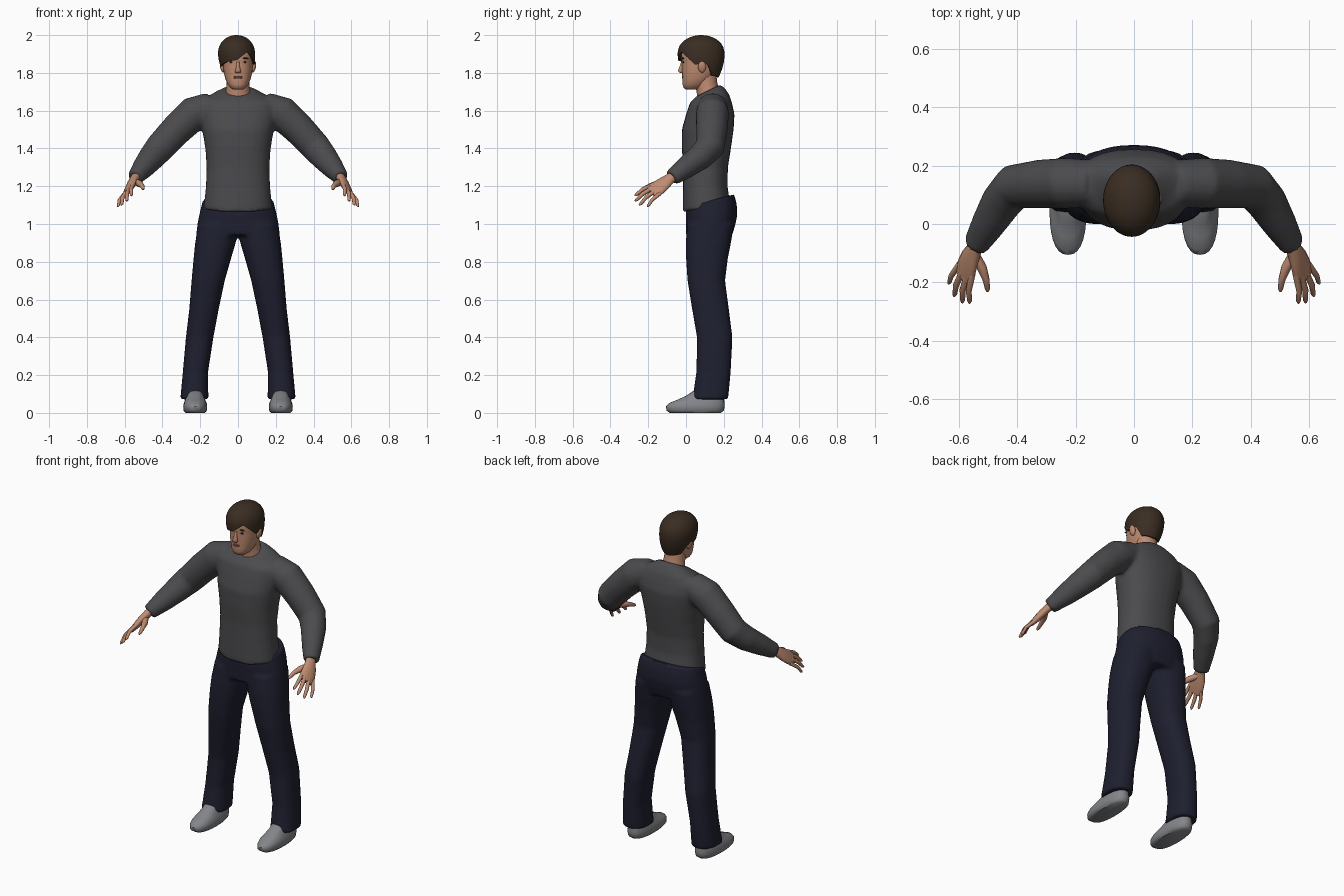
import bpy, bmesh, math
from mathutils import Vector, Matrix

if "Cube" in bpy.data.objects:
    bpy.data.objects.remove(bpy.data.objects["Cube"])

X, Y, Z = Vector((1, 0, 0)), Vector((0, 1, 0)), Vector((0, 0, 1))


def material(name, rgb):
    m = bpy.data.materials.new(name)
    m.diffuse_color = (*rgb, 1)
    m.use_nodes = True
    m.node_tree.nodes["Principled BSDF"].inputs["Base Color"].default_value = m.diffuse_color
    return m


SKIN = material("skin", (0.52, 0.26, 0.165))
LIPS = material("lips", (0.33, 0.13, 0.09))
HAIR = material("dark_brown_hair", (0.042, 0.026, 0.016))
EYE = material("dark_eye", (0.03, 0.02, 0.015))
SHIRT = material("grey_knit", (0.07, 0.07, 0.075))
NAVY = material("navy_cloth", (0.013, 0.014, 0.028))
SHOE = material("pale_grey_shoe", (0.23, 0.235, 0.25))


def oval(c, u, v, a, b, n=24, p=2.0, tilt=0.0):
    """Superellipse ring around c spanned by u and v; tilt lifts it along y."""
    pts = []
    for i in range(n):
        t = 2 * math.pi * i / n
        cs, sn = math.cos(t), math.sin(t)
        q = c + u * a * math.copysign(abs(cs) ** (2 / p), cs) \
            + v * b * math.copysign(abs(sn) ** (2 / p), sn)
        q.z += tilt * (q.y - c.y)
        pts.append(q)
    return pts


def loft(bm, rings):
    rows = [[bm.verts.new(q) for q in r] for r in rings]
    for r0, r1 in zip(rows, rows[1:]):
        n = len(r0)
        for i in range(n):
            bm.faces.new((r0[i], r0[(i + 1) % n], r1[(i + 1) % n], r1[i]))
    bm.faces.new(rows[0][::-1])
    bm.faces.new(rows[-1])


def stack(bm, rows, p=2.3, n=28):
    """Loft of level rings: z, x0, x1, y0, y1, optional tilt."""
    loft(bm, [oval(Vector(((r[1] + r[2]) / 2, (r[3] + r[4]) / 2, r[0])), X, Y,
                   (r[2] - r[1]) / 2, (r[4] - r[3]) / 2, n, p,
                   r[5] if len(r) > 5 else 0) for r in rows])


def tube(bm, pts, radii, wide=Y, n=16):
    """Loft along a path; each radius pair is along and across 'wide'."""
    pts = [Vector(q) for q in pts]
    rings = []
    for i, (c, (a, b)) in enumerate(zip(pts, radii)):
        t = (pts[min(i + 1, len(pts) - 1)] - pts[max(i - 1, 0)]).normalized()
        u = (wide - t * wide.dot(t)).normalized()
        rings.append(oval(c, u, t.cross(u), a, b, n))
    loft(bm, rings)


def ball(bm, c, r, rot=0.0):
    m = Matrix.Translation(c) @ Matrix.Rotation(rot, 4, 'Y') @ Matrix.Diagonal((*r, 1))
    bmesh.ops.create_uvsphere(bm, u_segments=16, v_segments=10, radius=1, matrix=m)


def finish(bm, name, mat, mirror=False, voxel=0, smooth=4, angle=50):
    bmesh.ops.recalc_face_normals(bm, faces=bm.faces)
    me = bpy.data.meshes.new(name)
    bm.to_mesh(me)
    bm.free()
    me.materials.append(mat)
    ob = bpy.data.objects.new(name, me)
    bpy.context.collection.objects.link(ob)
    bpy.ops.object.select_all(action='DESELECT')
    ob.select_set(True)
    bpy.context.view_layer.objects.active = ob
    bpy.ops.object.shade_smooth_by_angle(angle=math.radians(angle))
    if mirror:
        ob.modifiers.new("mirror", 'MIRROR').use_mirror_merge = False
    if voxel:
        r = ob.modifiers.new("blend", 'REMESH')
        r.mode, r.voxel_size, r.use_smooth_shade = 'VOXEL', voxel, True
        s = ob.modifiers.new("soften", 'SMOOTH')
        s.factor, s.iterations = 0.5, smooth
    return ob


# Long-sleeved shirt: body and both sleeves blended together
bm = bmesh.new()
stack(bm, [(z, -w, w, y0, y1, t) for z, w, y0, y1, t in [
    (1.08, .182, -.018, .235, .12), (1.2, .170, -.016, .220, 0), (1.3, .166, -.016, .222, 0),
    (1.4, .173, -.022, .238, 0), (1.5, .190, -.022, .252, 0), (1.58, .207, .0, .257, 0),
    (1.635, .210, .018, .245, 0), (1.668, .175, .03, .23, .15), (1.692, .12, .045, .205, .35),
    (1.705, .083, .048, .180, .5)]])
for s in (1, -1):
    tube(bm, [(s * .14, .14, 1.62), (s * .235, .14, 1.585), (s * .325, .137, 1.50),
              (s * .41, .128, 1.408), (s * .455, .075, 1.355), (s * .50, .0, 1.30),
              (s * .545, -.075, 1.245)],
         [(.08, .08), (.088, .092), (.084, .085), (.078, .08), (.07, .072), (.059, .06),
          (.045, .042)])
finish(bm, "shirt", SHIRT, voxel=.011)

# Trousers: hips and two flared legs blended together
bm = bmesh.new()
stack(bm, [(.94, -.222, .222, .0, .245), (1.0, -.215, .215, .0, .262),
           (1.05, -.205, .205, -.002, .272), (1.09, -.195, .195, .0, .268, .15),
           (1.125, -.186, .186, .005, .255, .25)], n=36)
for s in (1, -1):
    stack(bm, [(z, *sorted((s * a, s * b)), c, d) for z, a, b, c, d in [
        (.072, .155, .306, .03, .222), (.1, .157, .303, .038, .226), (.22, .158, .292, .055, .237),
        (.40, .130, .276, .058, .246), (.55, .102, .258, .032, .227), (.70, .070, .246, .008, .207),
        (.82, .036, .235, .0, .222), (.90, .012, .227, -.001, .238), (1.0, -.01, .21, .005, .255)]])
finish(bm, "trousers", NAVY, voxel=.011, smooth=3)

# Shoes
bm = bmesh.new()
stack(bm, [(.0, .175, .278, -.085, .185), (.012, .165, .288, -.103, .2),
           (.035, .163, .290, -.106, .205), (.052, .166, .287, -.09, .204),
           (.07, .173, .28, -.045, .202), (.09, .18, .272, .0, .2),
           (.13, .185, .268, .06, .195)], p=2.4)
finish(bm, "shoe", SHOE, mirror=True)

# Hands: palm, four fingers and a thumb
bm = bmesh.new()
across = Vector((.05, .05, -.055))
tube(bm, [(.525, -.045, 1.268), (.547, -.085, 1.241), (.562, -.115, 1.216),
          (.575, -.15, 1.19), (.586, -.185, 1.168)],
     [(.028, .024), (.03, .023), (.04, .022), (.047, .019), (.042, .012)], across)
fingers = [((.556, -.182, 1.203), (.565, -.272, 1.150), .0105),
           ((.572, -.178, 1.188), (.590, -.270, 1.122), .011),
           ((.590, -.168, 1.170), (.618, -.248, 1.100), .0105),
           ((.604, -.146, 1.153), (.637, -.205, 1.092), .0095)]
for a, b, r in fingers:
    a, b = Vector(a), Vector(b)
    mid = a.lerp(b, .5) + Vector((.007, -.003, .006))
    tube(bm, [a.lerp(b, -.15), mid, a.lerp(b, .9), b],
         [(r * 1.1, r * 1.1), (r, r), (r * .8, r * .8), (r * .35, r * .35)], across, 10)
tube(bm, [(.548, -.105, 1.225), (.522, -.15, 1.214), (.508, -.19, 1.203), (.503, -.222, 1.188),
          (.502, -.232, 1.183)],
     [(.017, .018), (.018, .017), (.013, .012), (.010, .009), (.004, .004)], across, 10)
finish(bm, "hand", SKIN, mirror=True)

# Head and neck
bm = bmesh.new()
stack(bm, [(z, -w, w, y0, y1) for z, w, y0, y1 in [
    (1.712, .026, .0, .06), (1.72, .040, -.012, .085), (1.74, .055, -.019, .11),
    (1.765, .066, -.018, .135), (1.80, .075, -.021, .165), (1.835, .079, -.022, .18),
    (1.865, .081, -.022, .188), (1.90, .082, -.028, .19), (1.94, .075, -.018, .18),
    (1.97, .05, .015, .15)]])
tube(bm, [(0, .13, 1.64), (0, .118, 1.69), (0, .108, 1.74), (0, .10, 1.80)],
     [(.07, .085), (.06, .066), (.058, .06), (.06, .06)])
finish(bm, "head", SKIN)

# Nose
bm = bmesh.new()
loft(bm, [oval(Vector((0, y, z)), X, Y, w, d, 10) for z, y, w, d in [
    (1.862, -.019, .007, .006), (1.835, -.024, .009, .010),
    (1.812, -.029, .015, .014), (1.804, -.026, .016, .013), (1.799, -.02, .010, .008)]])
finish(bm, "nose", SKIN)

# Ears, eyes, brows and lips
for name, mat, c, r, rot in [
        ("ear", SKIN, (.083, .085, 1.832), (.012, .021, .031), .2),
        ("eye", EYE, (.033, -.0125, 1.857), (.013, .005, .0055), 0),
        ("brow", HAIR, (.035, -.0155, 1.878), (.021, .006, .0042), .12)]:
    bm = bmesh.new()
    ball(bm, c, r, rot)
    finish(bm, name, mat, mirror=True)
bm = bmesh.new()
for z, h in ((1.781, .0045), (1.774, .005)):
    ball(bm, (0, -.0165, z), (.023, .006, h))
finish(bm, "lips", LIPS)

# Hair: cap with a lower edge that varies around the head (0 = front, + = left side)
EDGE = [(-180, 1.775), (-125, 1.785), (-108, 1.835), (-92, 1.855), (-78, 1.835), (-60, 1.845),
        (-25, 1.862), (0, 1.868), (22, 1.895), (35, 1.912), (52, 1.885), (75, 1.84),
        (92, 1.86), (108, 1.84), (125, 1.785), (180, 1.775)]


def hem(a):
    for (a0, z0), (a1, z1) in zip(EDGE, EDGE[1:]):
        if a <= a1:
            return z0 + (z1 - z0) * (a - a0) / (a1 - a0)
    return EDGE[-1][1]


def hair_point(a, z, k=1.0):
    t = math.radians(a)
    h = (z - 1.9) / .1
    f = math.sqrt(max(0, 1 - abs(h) ** 2.2)) if h > 0 else 1 - .17 * h * h
    back = .122 if math.cos(t) < 0 else .126
    cx, cy = -.008 + .008 * max(0, min(1, -h)), .082
    return Vector((cx + math.sin(t) * .098 * f * k, cy - math.cos(t) * back * f * k, z))


bm = bmesh.new()
angles = [-180 + 360 * i / 60 for i in range(60)]
rings = []
for j in range(15):
    t = .04 + .96 * j / 14
    rings.append([hair_point(a, 2.0 - (2.0 - hem(a)) * (1 - math.cos(t * math.pi / 2)) ** .9)
                  for a in angles])
rings.append([hair_point(a, hem(a) + .004, .8) for a in angles])
loft(bm, rings)
bmesh.ops.delete(bm, geom=[f for f in bm.faces if len(f.verts) > 4 and f.calc_center_median().z < 1.95],
                 context='FACES_ONLY')
finish(bm, "hair", HAIR)
